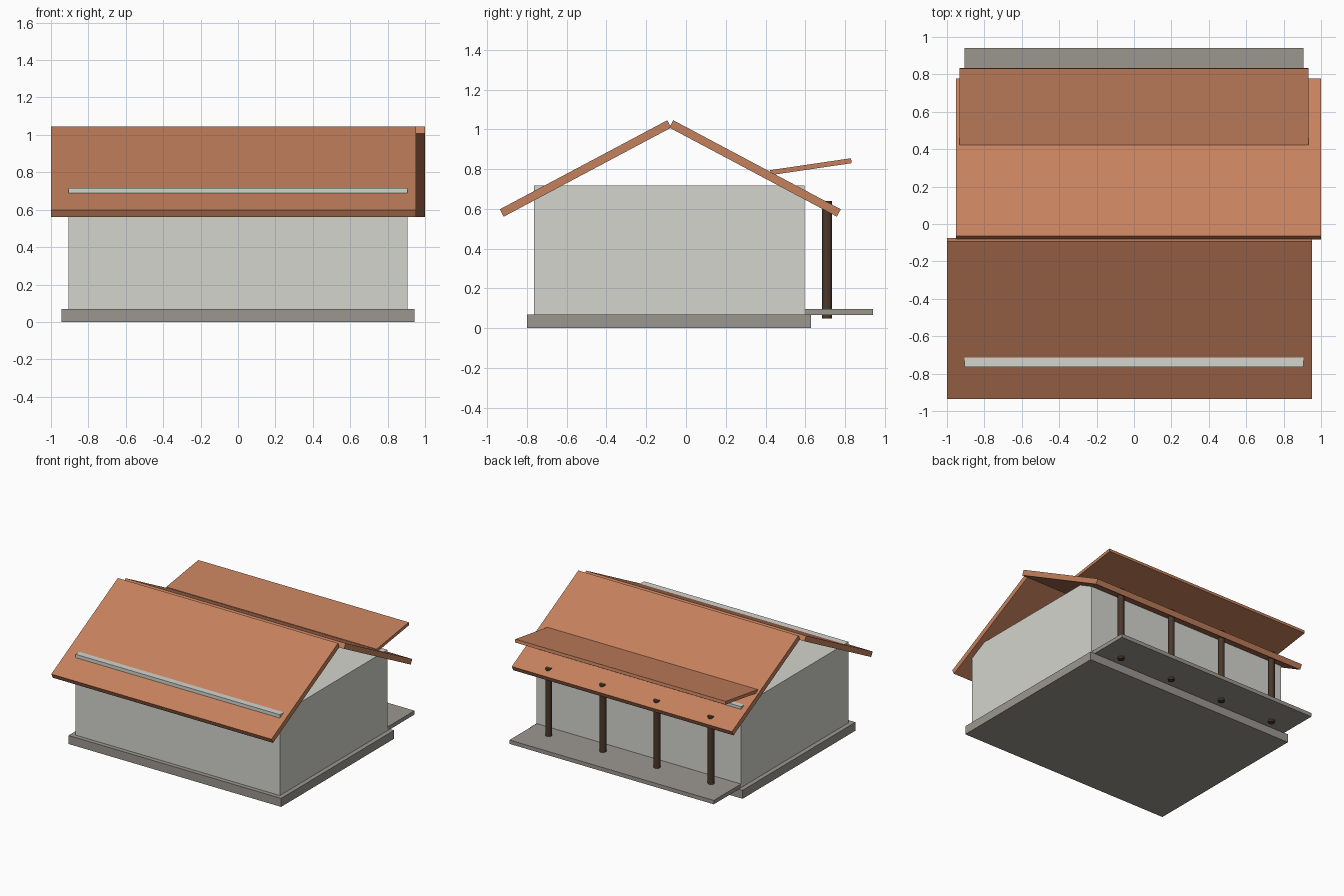
import bpy
from math import radians, atan2, hypot

if "Cube" in bpy.data.objects:
    bpy.data.objects.remove(bpy.data.objects["Cube"])


def material(name, rgb):
    m = bpy.data.materials.new(name)
    m.diffuse_color = (*rgb, 1)
    m.use_nodes = True
    m.node_tree.nodes["Principled BSDF"].inputs["Base Color"].default_value = m.diffuse_color
    return m


STONE = material("stone", (0.33, 0.31, 0.28))
PLASTER = material("plaster", (0.66, 0.66, 0.62))
TILE = material("tile", (0.56, 0.22, 0.11))
WOOD = material("dark_wood", (0.07, 0.04, 0.025))


def finish(name, mat):
    ob = bpy.context.object
    ob.name = name
    ob.data.materials.append(mat)
    return ob


def box(name, x, y, z, mat):
    """Axis-aligned box from (min, max) ranges."""
    bpy.ops.mesh.primitive_cube_add(size=1, location=[sum(r) / 2 for r in (x, y, z)])
    ob = finish(name, mat)
    ob.scale = [r[1] - r[0] for r in (x, y, z)]
    return ob


def slab(name, x, a, b, thick, mat):
    """Tilted slab whose centre line runs from a to b in the yz plane."""
    dy, dz = b[0] - a[0], b[1] - a[1]
    bpy.ops.mesh.primitive_cube_add(
        size=1,
        location=((x[0] + x[1]) / 2, (a[0] + b[0]) / 2, (a[1] + b[1]) / 2),
        rotation=(atan2(dz, dy), 0, 0))
    ob = finish(name, mat)
    ob.scale = (x[1] - x[0], hypot(dy, dz), thick)
    return ob


# Base and house body
box("foundation", (-0.943, 0.943), (-0.80, 0.63), (0, 0.068), STONE)
box("walls", (-0.907, 0.907), (-0.765, 0.597), (0.068, 0.716), PLASTER)

# Two roof slopes meeting at the ridge, slightly shifted along x
slab("roof_front", (-1.0, 0.953), (-0.927, 0.579), (-0.084, 1.027), 0.042, TILE)
slab("roof_back", (-0.953, 1.0), (-0.074, 1.027), (0.769, 0.579), 0.042, TILE)

# Porch: deck, canopy and a row of posts
box("porch_deck", (-0.906, 0.906), (0.597, 0.942), (0.065, 0.096), STONE)
slab("porch_roof", (-0.933, 0.933), (0.425, 0.782), (0.832, 0.842), 0.025, TILE)
for i in range(4):
    bpy.ops.mesh.primitive_cylinder_add(
        vertices=12, radius=0.025, depth=0.59,
        location=(-0.72 + 0.48 * i, 0.71, 0.343))
    finish(f"porch_post_{i + 1}", WOOD)
